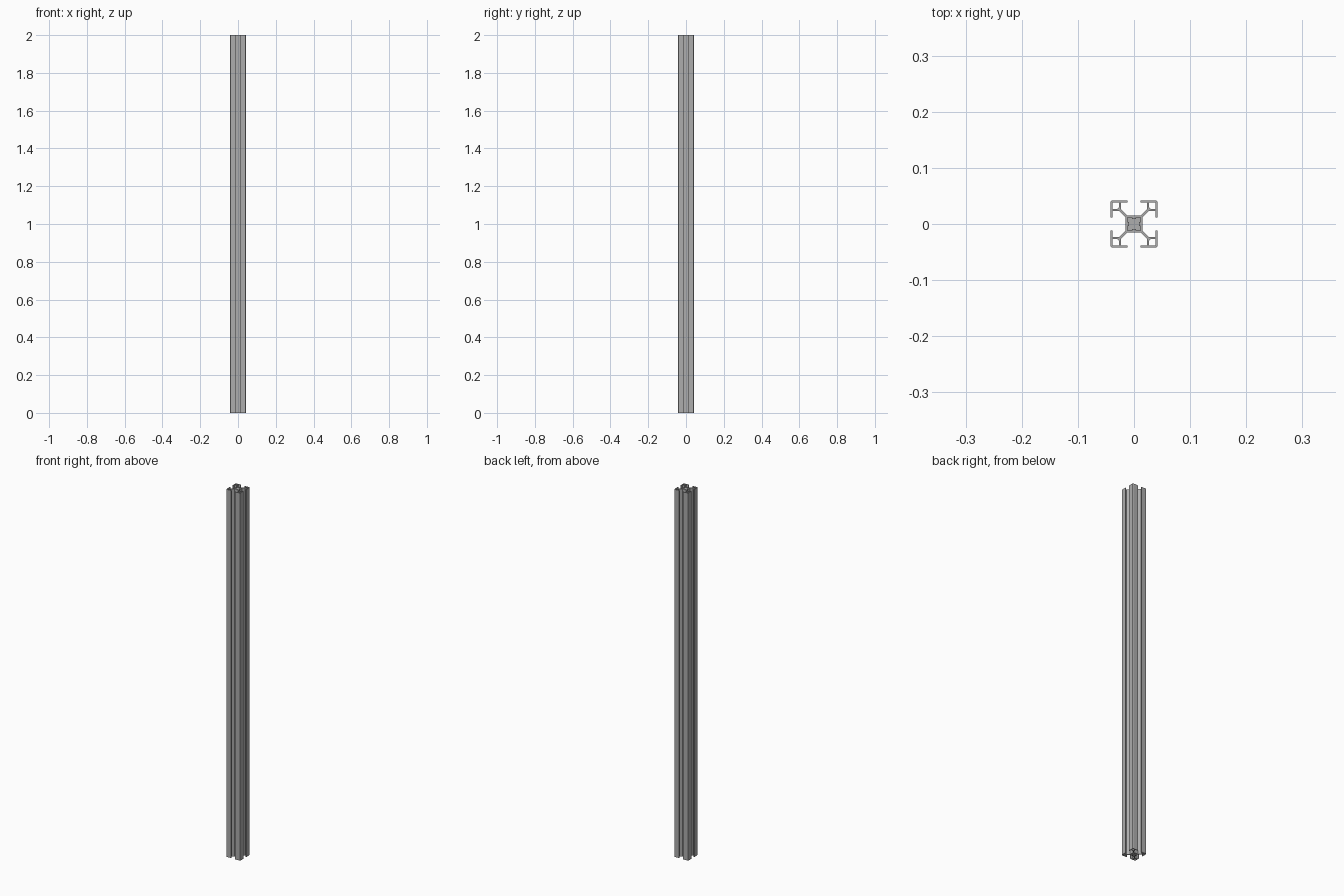
import bpy, bmesh, math

if "Cube" in bpy.data.objects:
    bpy.data.objects.remove(bpy.data.objects["Cube"])

LENGTH = 2.0
U = 0.001  # profile points are given in thousandths


def material(name, v):
    m = bpy.data.materials.new(name)
    m.diffuse_color = (v, v, v, 1)
    m.use_nodes = True
    m.node_tree.nodes["Principled BSDF"].inputs["Base Color"].default_value = m.diffuse_color
    return m


def around(points):
    """Repeat quadrant points by quarter turns into a closed loop."""
    loop = []
    for _ in range(4):
        loop += points
        points = [(-y, x) for x, y in points]
    return loop


def turned(points):
    """Four separate quarter-turn copies of a loop."""
    return [around(points)[i * len(points):(i + 1) * len(points)] for i in range(4)]


def extrude(name, loops, z0, z1, mat):
    """Fill 2D loops (inner loops become holes) and extrude them along z."""
    cu = bpy.data.curves.new(name + "_profile", 'CURVE')
    cu.dimensions, cu.fill_mode, cu.extrude = '2D', 'BOTH', (z1 - z0) / 2
    for loop in loops:
        s = cu.splines.new('POLY')
        s.points.add(len(loop) - 1)
        s.use_cyclic_u = True
        for p, (x, y) in zip(s.points, loop):
            p.co = (x * U, y * U, 0, 1)
    tmp = bpy.data.objects.new(name + "_tmp", cu)
    bpy.context.collection.objects.link(tmp)
    dg = bpy.context.evaluated_depsgraph_get()
    me = bpy.data.meshes.new_from_object(tmp.evaluated_get(dg))
    bpy.data.objects.remove(tmp)
    bm = bmesh.new()
    bm.from_mesh(me)
    bmesh.ops.remove_doubles(bm, verts=bm.verts, dist=1e-5)
    bmesh.ops.translate(bm, verts=bm.verts, vec=(0, 0, (z0 + z1) / 2))
    bmesh.ops.recalc_face_normals(bm, faces=bm.faces)
    for f in bm.faces:
        f.smooth = False
        f.material_index = 0
    bm.to_mesh(me)
    bm.free()
    me.materials.clear()
    me.materials.append(mat)
    ob = bpy.data.objects.new(name, me)
    bpy.context.collection.objects.link(ob)
    return ob


grey = material("aluminium grey", 0.42)

# Outer outline: core side, diagonal web, corner box wall, slot lip, rounded corner
half = [(15, 11.5), (26.5, 23), (38.5, 23), (38.5, 11.5), (42, 11.5)]
arc = [(38 + 4 * math.cos(a), 38 + 4 * math.sin(a))
       for a in (math.radians(d) for d in range(0, 91, 15))]
outline = around(half + arc + [(y, x) for x, y in reversed(half)])

# Hollow corner boxes
box_hole = [(30, 26.5), (38.5, 26.5), (38.5, 38.5), (26.5, 38.5), (26.5, 30)]

# Notched centre opening
core_hole = around([(9, 4), (12, 4), (12, 12), (4, 12), (4, 9)])

extrude("slotted_rail", [outline, core_hole] + turned(box_hole), 0, LENGTH, grey)

# Filling inside the centre opening, set slightly below the ends
extrude("core_filling", [core_hole], 0.003, LENGTH - 0.003, grey)
